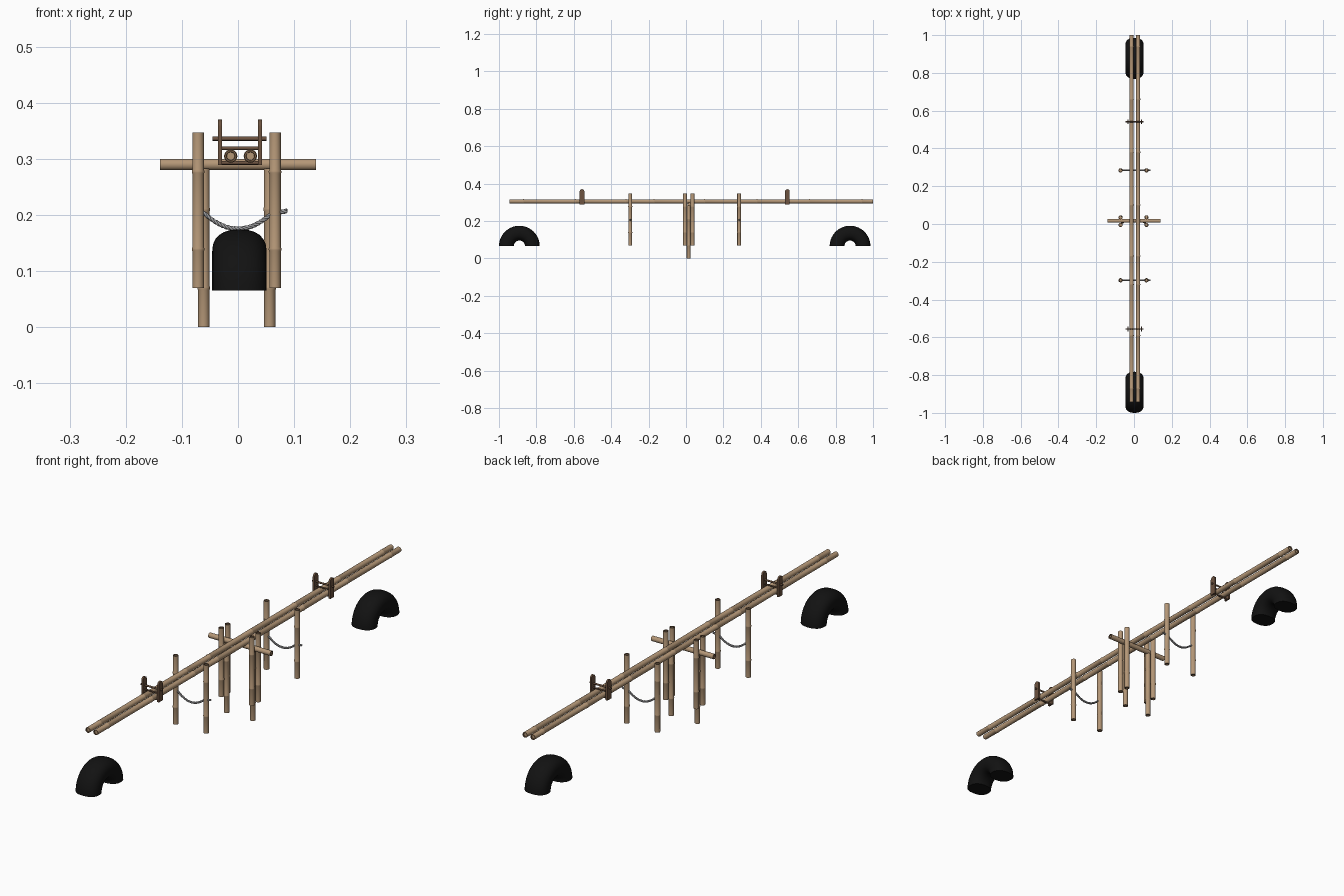
import bpy, bmesh, math
from mathutils import Vector

if "Cube" in bpy.data.objects:
    bpy.data.objects.remove(bpy.data.objects["Cube"])


def material(name, col):
    m = bpy.data.materials.new(name)
    m.diffuse_color = (*col, 1)
    m.use_nodes = True
    m.node_tree.nodes["Principled BSDF"].inputs["Base Color"].default_value = m.diffuse_color
    return m


BAMBOO = material("bamboo tan", (0.46, 0.31, 0.185))
RIM = material("cut bamboo brown", (0.19, 0.11, 0.06))
WOOD = material("dark wood", (0.15, 0.085, 0.05))
ROPE = material("rope grey", (0.36, 0.36, 0.37))
RUBBER = material("tyre black", (0.006, 0.006, 0.006))


def finish(name, bm, mats, smooth=True):
    bmesh.ops.recalc_face_normals(bm, faces=bm.faces)
    me = bpy.data.meshes.new(name)
    bm.to_mesh(me)
    bm.free()
    for m in mats:
        me.materials.append(m)
    ob = bpy.data.objects.new(name, me)
    bpy.context.collection.objects.link(ob)
    if smooth:
        bpy.ops.object.select_all(action='DESELECT')
        ob.select_set(True)
        bpy.context.view_layer.objects.active = ob
        bpy.ops.object.shade_smooth_by_angle(angle=math.radians(40))
    return ob


def lathe(name, start, end, profile, mats, rim_steps=(), sides=20):
    """Turn (distance, radius) points around the line start-end."""
    bm = bmesh.new()
    start, end = Vector(start), Vector(end)
    axis = (end - start).normalized()
    q = axis.to_track_quat('Z', 'Y')
    rings = []
    for d, r in profile:
        rings.append([bm.verts.new(start + q @ Vector((
            r * math.cos(a * math.tau / sides),
            r * math.sin(a * math.tau / sides), d))) for a in range(sides)])
    for i in range(len(rings) - 1):
        for a in range(sides):
            b = (a + 1) % sides
            f = bm.faces.new((rings[i][a], rings[i][b],
                              rings[i + 1][b], rings[i + 1][a]))
            f.material_index = 1 if i in rim_steps else 0
    bm.faces.new(rings[0])
    bm.faces.new(rings[-1])
    return finish(name, bm, mats)


def bamboo(name, start, end, r, nodes):
    """Cane with swollen nodes and shallow hollow ends."""
    L = (Vector(end) - Vector(start)).length
    prof = [(0.004, r * 0.65), (0, r * 0.7), (0, r)]
    for n in sorted(nodes):
        prof += [(n - 0.004, r), (n - 0.0015, r * 1.1),
                 (n + 0.0015, r * 1.1), (n + 0.004, r)]
    prof += [(L, r), (L, r * 0.7), (L - 0.004, r * 0.65)]
    k = len(prof)
    return lathe(name, start, end, prof, (BAMBOO, RIM),
                 (0, 1, k - 3, k - 2))


def rod(name, start, end, r):
    L = (Vector(end) - Vector(start)).length
    return lathe(name, start, end, [(0, r), (L, r)], (WOOD,), sides=12)


# seesaw beams
Y0, Y1 = -0.943, 1.0
for side, x in (("left", -0.013), ("right", 0.022)):
    ys = (0.94, 0.66, 0.38, 0.1, -0.17, -0.32, -0.59, -0.87)
    bamboo("beam_" + side, (x, Y0, 0.305), (x, Y1, 0.305), 0.0108,
           [y - Y0 for y in ys])

# crossbar pivot
bamboo("pivot_crossbar", (-0.139, 0.017, 0.29), (0.139, 0.017, 0.29),
       0.0102, ())

# guide posts in pairs, and the longer posts under the crossbar
for i, y in enumerate((-0.298, -0.005, 0.035, 0.284)):
    for side, x in (("left", -0.071), ("right", 0.066)):
        bamboo(f"post_{side}_{i}", (x, y, 0.07), (x, y, 0.347), 0.0102,
               (0.069, 0.207))
for side, x in (("left", -0.061), ("right", 0.0565)):
    bamboo("support_post_" + side, (x, 0.014, 0), (x, 0.014, 0.283), 0.0102,
           (0.07, 0.21))


# handles: two round-topped boards with three dowels
def handle(tag, y):
    for side, x in (("left", -0.032), ("right", 0.0395)):
        w, z0, z1, t = 0.0125, 0.289, 0.37, 0.0037
        pts = [(-w, z0), (w, z0)]
        pts += [(w * math.cos(a * math.pi / 12),
                 z1 - w + w * math.sin(a * math.pi / 12)) for a in range(13)]
        bm = bmesh.new()
        f = bm.faces.new([bm.verts.new((x - t, y + p, z)) for p, z in pts])
        r = bmesh.ops.extrude_face_region(bm, geom=[f])
        vs = [v for v in r["geom"] if isinstance(v, bmesh.types.BMVert)]
        bmesh.ops.translate(bm, verts=vs, vec=(2 * t, 0, 0))
        finish(f"{tag}_handle_board_{side}", bm, (WOOD,))
    rod(tag + "_handle_grip", (-0.045, y, 0.336), (0.051, y, 0.336), 0.0037)
    rod(tag + "_handle_upper_dowel", (-0.032, y, 0.319), (0.039, y, 0.319),
        0.003)
    rod(tag + "_handle_lower_dowel", (-0.032, y, 0.293), (0.039, y, 0.293),
        0.0035)


handle("front", -0.556)
handle("back", 0.542)


# sagging ropes of three twisted strands
def rope(tag, y):
    for s in range(3):
        cu = bpy.data.curves.new(f"{tag}_rope_strand_{s}", 'CURVE')
        cu.dimensions = '3D'
        cu.bevel_depth = 0.0024
        cu.bevel_resolution = 1
        cu.use_fill_caps = True
        sp = cu.splines.new('POLY')
        n = 140
        sp.points.add(n)
        for i in range(n + 1):
            x = -0.068 + 0.155 * i / n
            if x < 0.058:
                z = 0.1755 + 0.0275 * min(1.0, (x / 0.06) ** 2)
            else:
                z = 0.2012 + 0.006 * (x - 0.058) / 0.029
            a = i * 0.36 + s * math.tau / 3
            sp.points[i].co = (x, y + 0.0021 * math.cos(a),
                               z + 0.0021 * math.sin(a), 1)
        cu.materials.append(ROPE)
        ob = bpy.data.objects.new(cu.name, cu)
        bpy.context.collection.objects.link(ob)


rope("front", -0.298)
rope("back", 0.284)


# half-buried tyres
def tyre(tag, y):
    bm = bmesh.new()
    n, m = 28, 24
    rings = []
    for i in range(n + 1):
        a = math.pi * i / n
        ring = []
        for j in range(m):
            b = math.tau * j / m
            c, s = math.cos(b), math.sin(b)
            px = 0.0025 + 0.0485 * math.copysign(abs(s) ** 0.85, s)
            r = 0.0695 + 0.0395 * math.copysign(abs(c) ** 0.85, c)
            ring.append(bm.verts.new((px, y + r * math.cos(a),
                                      0.0655 + r * math.sin(a))))
        rings.append(ring)
    for i in range(n):
        for j in range(m):
            k = (j + 1) % m
            bm.faces.new((rings[i][j], rings[i][k],
                          rings[i + 1][k], rings[i + 1][j]))
    bm.faces.new(rings[0])
    bm.faces.new(rings[-1])
    finish(tag + "_tyre", bm, (RUBBER,))


tyre("front", -0.891)
tyre("back", 0.877)
